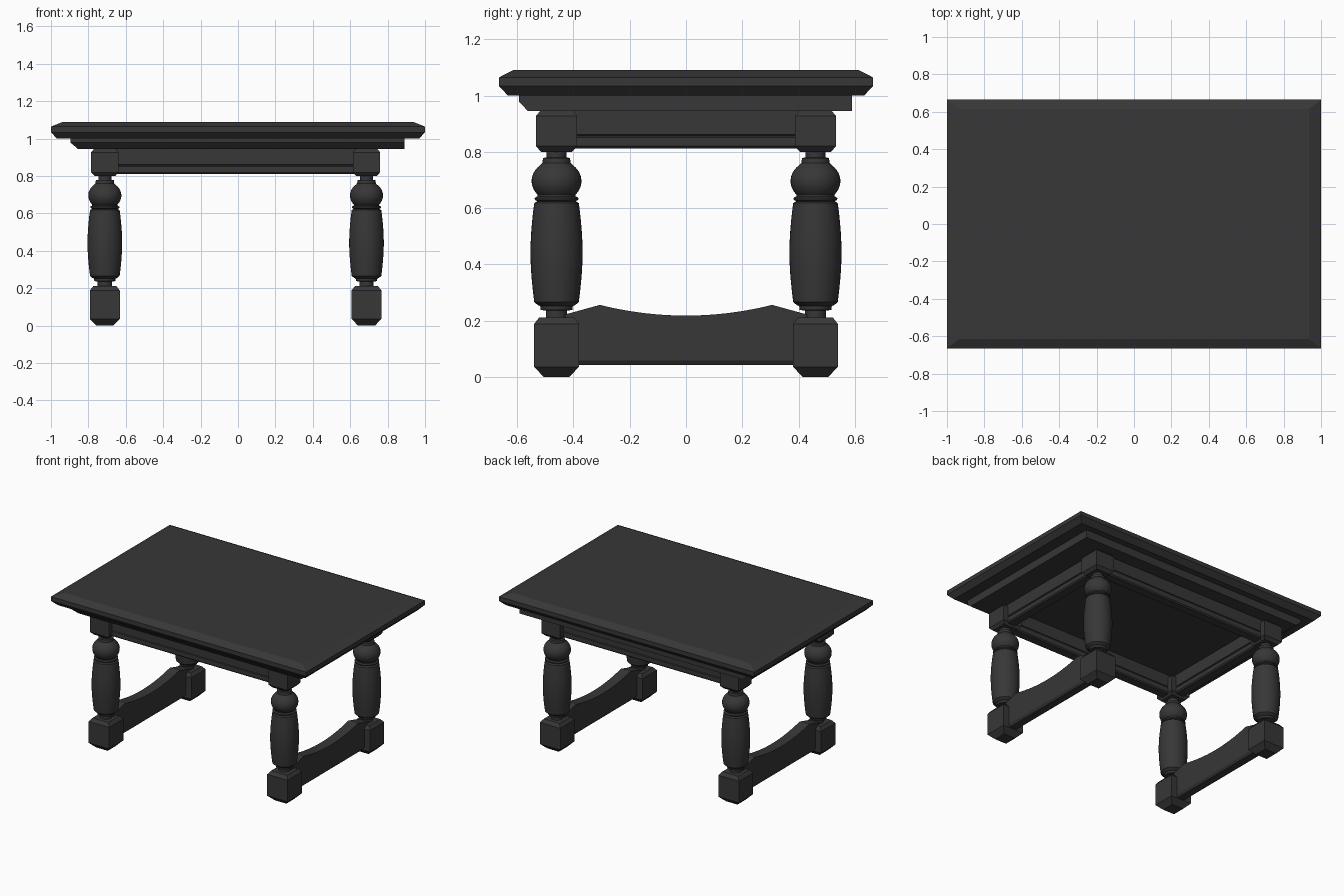
import bpy, bmesh, math

if "Cube" in bpy.data.objects:
    bpy.data.objects.remove(bpy.data.objects["Cube"])

LEG_X = (-0.712, 0.687)
LEG_Y = (-0.46, 0.46)

mat = bpy.data.materials.new("dark_wood")
mat.diffuse_color = (0.038, 0.038, 0.038, 1)
mat.use_nodes = True
mat.node_tree.nodes["Principled BSDF"].inputs["Base Color"].default_value = mat.diffuse_color


def finish(bm, name, loc=(0, 0, 0), smooth=False):
    bmesh.ops.recalc_face_normals(bm, faces=bm.faces[:])
    me = bpy.data.meshes.new(name)
    bm.to_mesh(me)
    bm.free()
    me.materials.append(mat)
    ob = bpy.data.objects.new(name, me)
    ob.location = loc
    bpy.context.collection.objects.link(ob)
    if smooth:
        bpy.ops.object.select_all(action='DESELECT')
        bpy.context.view_layer.objects.active = ob
        ob.select_set(True)
        bpy.ops.object.shade_smooth_by_angle(angle=math.radians(32))
    return ob


def loft(rings, name, loc=(0, 0, 0), smooth=False):
    """Skin a stack of equal-length point rings and cap both ends."""
    bm = bmesh.new()
    vs = [[bm.verts.new(p) for p in r] for r in rings]
    n = len(vs[0])
    for a, b in zip(vs, vs[1:]):
        for i in range(n):
            j = (i + 1) % n
            bm.faces.new((a[i], a[j], b[j], b[i]))
    bm.faces.new(vs[0])
    bm.faces.new(vs[-1])
    return finish(bm, name, loc, smooth)


def rect(x0, x1, y0, y1, z):
    return [(x0, y0, z), (x1, y0, z), (x1, y1, z), (x0, y1, z)]


def block(levels, name, loc):
    return loft([rect(-h, h, -h, h, z) for h, z in levels], name, loc)


def lathe(profile, name, loc, n=40):
    rings = [[(r * math.cos(2 * math.pi * i / n), r * math.sin(2 * math.pi * i / n), z)
              for i in range(n)] for r, z in profile]
    return loft(rings, name, loc, True)


# table top with chamfered edges
loft([rect(-x, x, -y, y, z) for x, y, z in
      ((0.968, 0.633, 1.0), (1, 0.665, 1.034), (1, 0.665, 1.064), (0.935, 0.615, 1.09))],
     "table_top")

# moulding under the top, chamfered on the left and front
loft([rect(-0.856, 0.89, -0.562, 0.59, 0.945),
      rect(-0.895, 0.89, -0.593, 0.59, 0.978),
      rect(-0.895, 0.89, -0.593, 0.59, 1.0)], "under_moulding")

# turned leg profile: lower neck, vase body, rings, ball, upper neck
profile = [(0.038, 0.205), (0.038, 0.236), (0.056, 0.238), (0.058, 0.252), (0.066, 0.255),
           (0.079, 0.266)]
for i in range(1, 14):
    t = i / 14
    profile.append((0.080 + 0.0125 * math.sin(math.pi * t), 0.27 + 0.345 * t))
profile += [(0.079, 0.618), (0.068, 0.624), (0.077, 0.629), (0.078, 0.636), (0.068, 0.642),
            (0.068, 0.648)]
for i in range(11):
    a = math.radians(-42 + 92 * i / 10)
    profile.append((0.0885 * math.cos(a), 0.696 + 0.075 * math.sin(a)))
profile += [(0.050, 0.761), (0.048, 0.778), (0.035, 0.780), (0.035, 0.81)]

# four legs with foot blocks and top blocks
for x, sx in zip(LEG_X, ("left", "right")):
    for y, sy in zip(LEG_Y, ("front", "back")):
        tag = f"{sy}_{sx}"
        block([(0.045, 0), (0.08, 0.036), (0.08, 0.188), (0.062, 0.211)],
              f"foot_block_{tag}", (x, y, 0))
        lathe(profile, f"turned_leg_{tag}", (x, y, 0))
        block([(0.055, 0.80), (0.073, 0.82), (0.073, 0.927), (0.058, 0.945)],
              f"top_block_{tag}", (x, y, 0))

# apron rails with a groove above the lower bead
apron = [(0.028, 0.812), (0.036, 0.82), (0.036, 0.850), (0.030, 0.853), (0.030, 0.858),
         (0.036, 0.861), (0.036, 0.946)]
section = apron + [(-w, z) for w, z in reversed(apron)]
for y, side in zip(LEG_Y, ("front", "back")):
    loft([[(x, y + w, z) for w, z in section] for x in LEG_X], f"apron_{side}")
for x, side in zip(LEG_X, ("left", "right")):
    loft([[(x + w, y, z) for w, z in section] for y in LEG_Y], f"apron_{side}")

# scooped stretchers joining the feet on each side
top = [(0.43, 0.222), (0.306, 0.256)]
arc = [(0.306 * (1 - i / 8), 0.218 + 0.038 * (1 - i / 8) ** 2) for i in range(1, 16)]
outline = [(-0.43, 0.058), (0.43, 0.058)] + top + arc + [(-y, z) for y, z in reversed(top)]
low = [(y, 0.042 if i < 2 else z) for i, (y, z) in enumerate(outline)]
for x, side in zip(LEG_X, ("left", "right")):
    layers = ((-0.037, outline), (-0.026, low), (0.026, low), (0.037, outline))
    loft([[(x + w, y, z) for y, z in pts] for w, pts in layers], f"stretcher_{side}")
